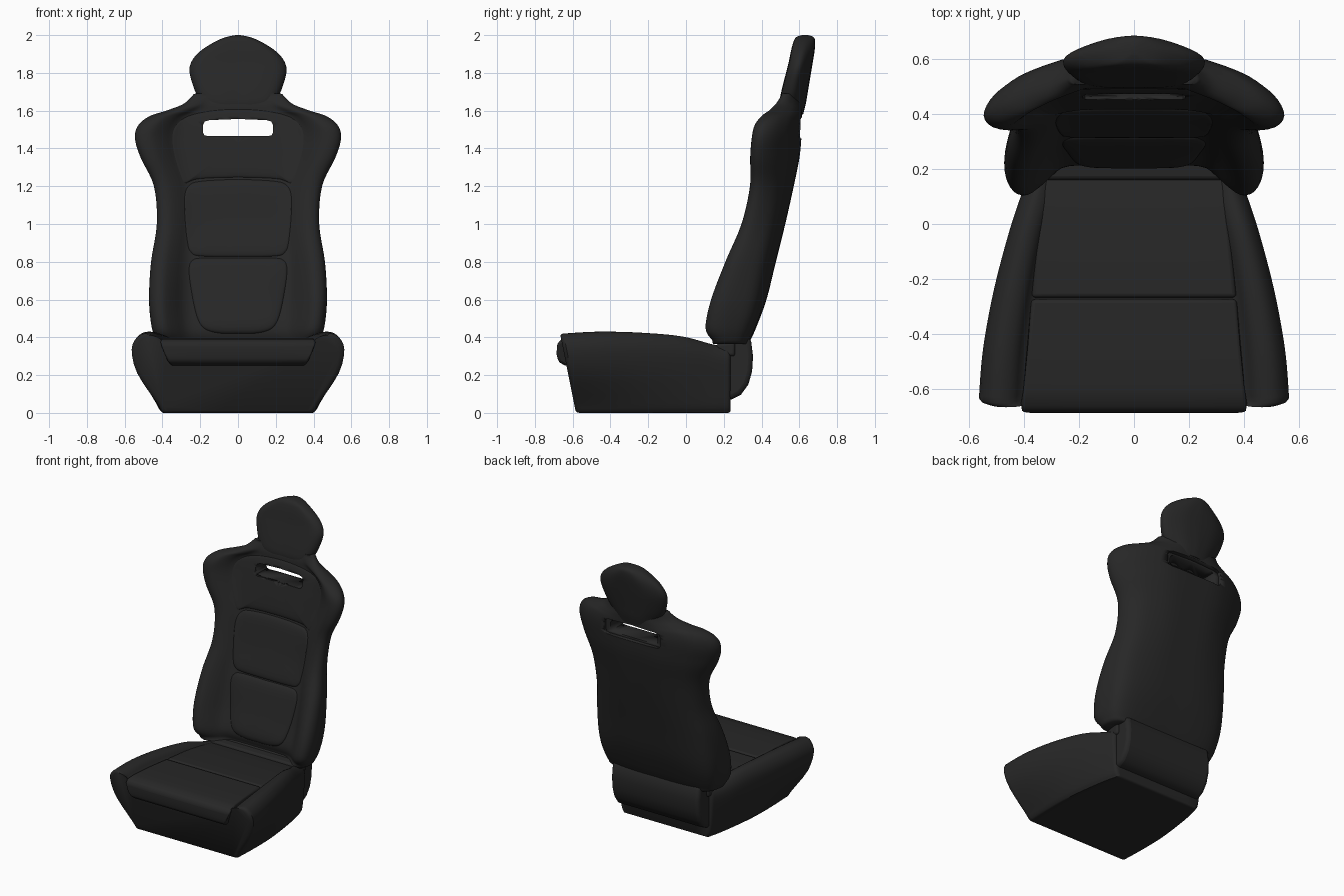
import bpy, bmesh
from mathutils import Vector
from mathutils.bvhtree import BVHTree

if "Cube" in bpy.data.objects:
    bpy.data.objects.remove(bpy.data.objects["Cube"])

dark = bpy.data.materials.new("dark_fabric")
dark.diffuse_color = (0.02, 0.02, 0.02, 1)
dark.use_nodes = True
dark.node_tree.nodes["Principled BSDF"].inputs["Base Color"].default_value = dark.diffuse_color


def spline(pts, n, closed=False):
    """Catmull-Rom through points of any dimension."""
    m, out = len(pts), []
    get = (lambda i: pts[i % m]) if closed else (lambda i: pts[max(0, min(m - 1, i))])
    for i in range(m if closed else m - 1):
        a, b, c, d = (get(i + k) for k in (-1, 0, 1, 2))
        for j in range(n):
            t = j / n
            out.append(tuple(0.5 * (2*q + (r-p)*t + (2*p-5*q+4*r-s)*t*t + (3*q-p-3*r+s)*t**3)
                             for p, q, r, s in zip(a, b, c, d)))
    return out if closed else out + [tuple(pts[-1])]


def mirror(half):
    """Close a half outline that starts and ends on x = 0."""
    return half + [(-p[0], *p[1:]) for p in reversed(half[1:-1])]


def rounded(rings, d0, d1):
    """Add shrinking rings to both ends for soft edges."""
    def ends(ring, d):
        c = sum((Vector(p) for p in ring), Vector()) / len(ring)
        return [[c + (Vector(p) - c) * s + Vector(d) * k for p in ring]
                for s, k in ((.985, .6), (.95, 1))]
    return ends(rings[0], d0)[::-1] + rings + ends(rings[-1], d1)


def loft(name, rings, bevel=0):
    n = len(rings[0])
    verts = [tuple(p) for r in rings for p in r]
    faces = [(k*n + i, k*n + (i+1) % n, (k+1)*n + (i+1) % n, (k+1)*n + i)
             for k in range(len(rings) - 1) for i in range(n)]
    faces += [tuple(range(n)), tuple(range(len(verts) - n, len(verts)))]
    me = bpy.data.meshes.new(name)
    me.from_pydata(verts, [], faces)
    bm = bmesh.new()
    bm.from_mesh(me)
    bmesh.ops.recalc_face_normals(bm, faces=bm.faces)
    bm.to_mesh(me)
    bm.free()
    ob = bpy.data.objects.new(name, me)
    bpy.context.collection.objects.link(ob)
    me.materials.append(dark)
    bpy.context.view_layer.objects.active = ob
    bpy.ops.object.select_all(action='DESELECT')
    ob.select_set(True)
    bpy.ops.object.shade_smooth_by_angle(angle=0.7)
    if bevel:
        b = ob.modifiers.new("bevel", 'BEVEL')
        b.width, b.segments, b.limit_method, b.angle_limit = bevel, 3, 'ANGLE', 0.7
    return ob, verts, faces


# Backrest shell: half sections (x/w, share of centre depth, share of back depth)
LOW = [(0, 1, 0), (.35, 1, 0), (.58, .9, 0), (.73, .35, 0), (.85, 0, 0), (.95, 0, .04),
       (1, 0, .22), (.99, 0, .5), (.93, 0, .8), (.75, 0, .95), (.4, 0, 1), (0, 0, 1)]
HIGH = [(0, 1, 0), (.35, 1, 0), (.58, .9, 0), (.72, .35, 0), (.84, 0, 0), (.95, 0, .02),
        (1, 0, .16), (.96, 0, .37), (.86, 0, .57), (.7, 0, .77), (.38, 0, .98), (0, 0, 1)]
BACK = [(.385, .43, .14, .225, .34), (.45, .455, .105, .215, .37), (.6, .47, .135, .26, .425),
        (.8, .46, .21, .31, .475), (1, .43, .295, .37, .525), (1.2, .445, .34, .41, .57),
        (1.35, .515, .342, .44, .60), (1.45, .545, .35, .46, .61), (1.52, .53, .365, .475, .615),
        (1.57, .47, .40, .485, .615), (1.6, .38, .44, .49, .615), (1.635, .29, .475, .495, .615),
        (1.68, .24, .505, .51, .61)]
rings = []
for z, w, yf, yc, yb in spline(BACK, 5):
    t = max(0, min(1, (z - .5) / .9))
    half = [tuple(a + (b - a) * t for a, b in zip(p, q)) for p, q in zip(LOW, HIGH)]
    rings.append([(u * w, yf + a * (yc - yf) + b * (yb - yf), z)
                  for u, a, b in mirror(spline(half, 3))])
shell, sv, sf = loft("backrest_shell", rounded(rings, (0, 0, -.02), (0, 0, .01)))
bvh = BVHTree.FromPolygons(sv, sf)

# Headrest
HSEC = [(0, 0), (.5, 0), (.85, .07), (1, .34), (.92, .62), (.5, .92), (0, 1)]
HEAD = [(1.58, .16, .505, .62), (1.64, .19, .495, .635), (1.7, .225, .505, .645),
        (1.8, .255, .53, .662), (1.86, .245, .545, .672), (1.91, .205, .555, .68),
        (1.95, .148, .565, .684), (1.978, .095, .575, .682), (1.993, .05, .59, .67),
        (2, .012, .615, .645)]
loft("headrest", [[(u * w, yf + b * (yb - yf), z) for u, b in mirror(spline(HSEC, 4))]
                  for z, w, yf, yb in spline(HEAD, 4)])


# Padded panels draped on the front of the shell
def pad(name, half, bulge):
    outline = spline(mirror(half), 4, True)
    cz = (half[0][1] + half[-1][1]) / 2
    rings = []
    for r in (.03, .3, .6, .8, .9, .95, .98, 1, 1.0001):
        ring = []
        for x, z in outline:
            x, z = x * r, cz + (z - cz) * r
            y = bvh.ray_cast(Vector((x, -2, z)), Vector((0, 1, 0)))[0].y
            h = -.03 if r > 1 else bulge * (1 - r**8) ** .5 - .004 * r**8
            ring.append((x, y - h, z))
        rings.append(ring)
    return loft(name, rings)[0]


upper = pad("upper_panel", [(0, 1.61), (.15, 1.6), (.27, 1.572), (.335, 1.52), (.352, 1.45),
                            (.34, 1.36), (.305, 1.25), (.285, 1.215), (.26, 1.222),
                            (.2, 1.238), (0, 1.245)], .012)
pad("middle_pad", [(0, 1.238), (.2, 1.228), (.262, 1.205), (.285, 1.15), (.285, 1.05),
                   (.27, .9), (.25, .848), (.2, .828), (0, .825)], .018)
pad("lower_pad", [(0, .821), (.19, .822), (.245, .808), (.262, .76), (.25, .65), (.22, .51),
                  (.18, .445), (.1, .42), (0, .418)], .018)

# Belt slot through the backrest, with a wider recess behind
SLOT = [(0, 1.556), (.15, 1.55), (.176, 1.543), (.185, 1.525), (.185, 1.485), (.178, 1.47),
        (.16, 1.465), (0, 1.465)]
for name, sx, sz, y0, y1 in (("slot_cutter", 1, 1, .2, .9), ("recess_cutter", 1.2, 1.3, .583, .9)):
    cut = loft(name, [[(x * sx, y, 1.51 + (z - 1.51) * sz) for x, z in mirror(SLOT)]
                      for y in (y0, y1)])[0]
    cut.hide_render = True
    cut.display_type = 'WIRE'
    for ob in (shell, upper):
        m = ob.modifiers.new(name, 'BOOLEAN')
        m.object, m.operation, m.solver = cut, 'DIFFERENCE', 'EXACT'

# Seat base: y, half width, bolster height, centre height, floor width share
BASE = [(-.565, .563, .42, .365, .74), (-.4, .548, .43, .37, .77), (-.2, .508, .425, .365, .82),
        (0, .45, .405, .35, .87), (.15, .395, .362, .33, .92), (.222, .37, .355, .32, .93)]
rings = []
for y, w, zt, zc, r in spline(BASE, 6):
    half = [(0, zc), (.5, zc), (.7, zc), (.78, zt - .015), (.87, zt), (.95, zt - .02),
            (1, zt * .8), (r + (1 - r) * .8, zt * .5), (r + .02, .05), (r - .03, .006),
            (r - .1, 0), (.3, 0), (0, 0)]
    lean = .2 * (.222 - y) / .787
    rings.append([(u * w, y - lean * z, max(z, 0)) for u, z in mirror(spline(half, 3))])
loft("seat_base", rounded(rings, (0, -.018, 0), (0, .014, 0)))


# Parts with a constant side profile
def prism(name, profile, width, bevel):
    loft(name, [[(t * width(y, z), y, z) for y, z in profile] for t in (-1, -.5, 0, .5, 1)], bevel)


def cushion_width(y, z):
    return .41 - .1 * (y + .65) - max(0, .34 - z) * .6 * (y < -.3)


prism("front_cushion", [(-.273, .30), (-.273, .39), (-.45, .397), (-.6, .397), (-.66, .388),
                        (-.683, .365), (-.685, .31), (-.675, .27), (-.64, .25), (-.55, .25)],
      cushion_width, .014)
prism("rear_cushion", [(-.267, .30), (-.267, .39), (-.1, .384), (.05, .37), (.17, .35), (.2, .30)],
      cushion_width, .014)
# Hinge strip and rear block joining base and backrest
prism("hinge_strip", [(.16, .30), (.16, .365), (.26, .375), (.26, .30)], lambda y, z: .36, .015)
prism("rear_block", [(.2, .075), (.24, .07), (.29, .095), (.33, .15), (.35, .22), (.355, .30),
                     (.345, .38), (.32, .41), (.24, .39), (.2, .36)], lambda y, z: .345, .025)
